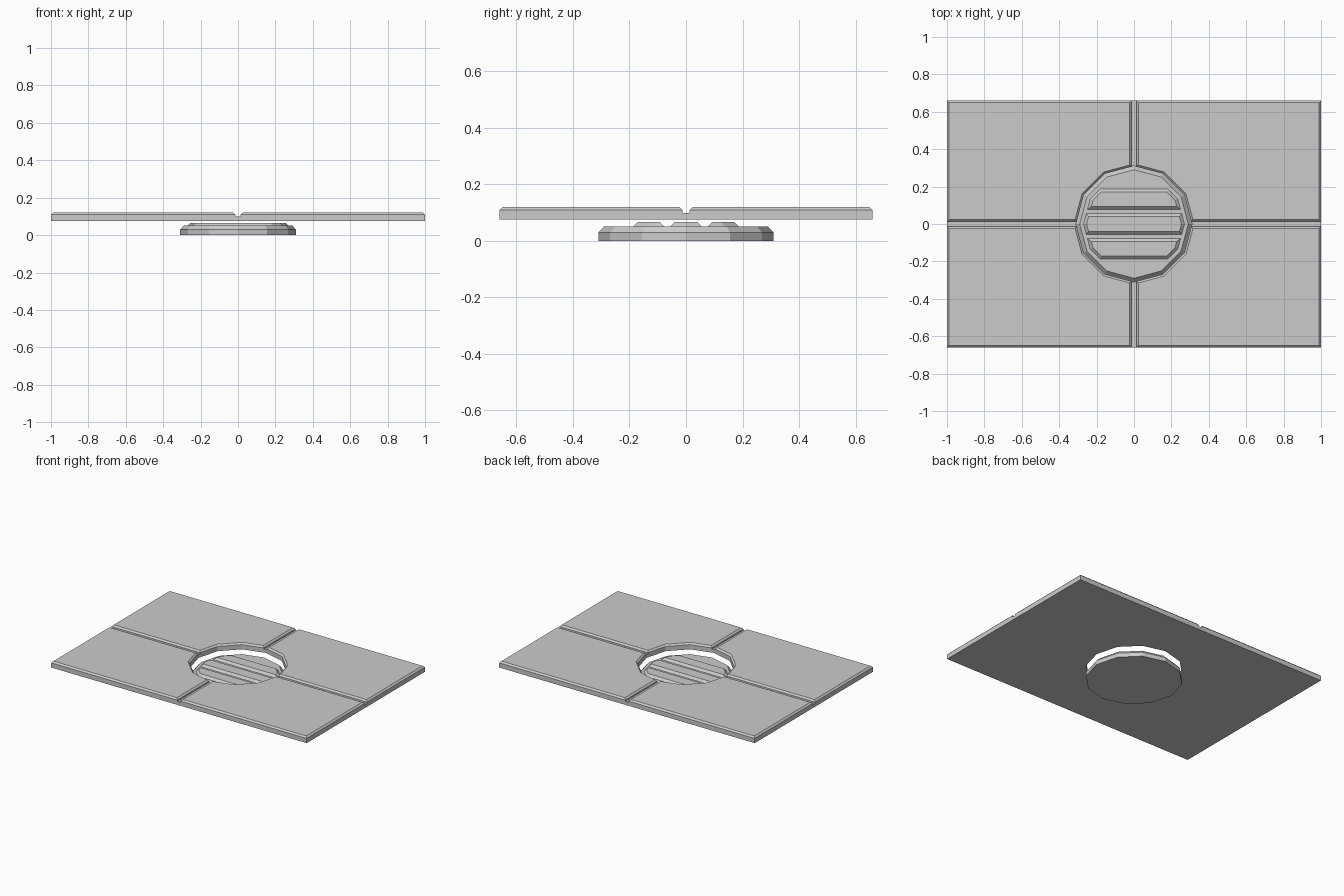
import bpy, bmesh
from math import sin, cos, tan, pi
from mathutils import Vector

if "Cube" in bpy.data.objects:
    bpy.data.objects.remove(bpy.data.objects["Cube"])


def inset(pts, d):
    """Offset a counter-clockwise outline inwards by d."""
    out = []
    n = len(pts)
    for i in range(n):
        p = Vector(pts[i])
        a = (p - Vector(pts[i - 1])).normalized()
        b = (Vector(pts[(i + 1) % n]) - p).normalized()
        na, nb = Vector((-a.y, a.x)), Vector((-b.y, b.x))
        out.append(tuple(p + (na + nb) * (d / (1 + na.dot(nb)))))
    return out


def loft(name, rings, open_walls=()):
    """Stack (outline, z) rings, cap both ends; open_walls are (ring, edge) pairs left open."""
    bm = bmesh.new()
    vs = [[bm.verts.new((x, y, z)) for x, y in pts] for pts, z in rings]
    n = len(vs[0])
    bm.faces.new(vs[0][::-1])
    bm.faces.new(vs[-1])
    for r in range(len(vs) - 1):
        for i in range(n):
            if (r, i) not in open_walls:
                j = (i + 1) % n
                f = bm.faces.new((vs[r][i], vs[r][j], vs[r + 1][j], vs[r + 1][i]))
                f.normal_update()
                if f.calc_area() < 1e-7:
                    bm.faces.remove(f)
    bmesh.ops.remove_doubles(bm, verts=bm.verts[:], dist=1e-5)
    me = bpy.data.meshes.new(name)
    bm.to_mesh(me)
    bm.free()
    ob = bpy.data.objects.new(name, me)
    bpy.context.collection.objects.link(ob)
    return ob


def ring(r):
    return [(r * cos(k * pi / 6), r * sin(k * pi / 6)) for k in range(12)]


# Paved slab: one quarter with a raised tile, mirrored so grooves form a cross
W, D, R, G = 1.0, 0.66, 0.31, 0.013
hole = [ring(R)[k] for k in (3, 2, 1, 0)]
base = hole + [(W, 0), (W, D), (0, D)]
e = R - G * tan(pi / 12)
tile = [(G, e), hole[1], hole[2], (e, G), (W, G), (W, D), (G, D)]
slab = loft("paved_slab",
            [(base, 0.076), (base, 0.099), (tile, 0.099), (tile, 0.109), (inset(tile, 0.011), 0.12)],
            open_walls=((0, 3), (0, 6)))
mir = slab.modifiers.new("quarters", 'MIRROR')
mir.use_axis = (True, True, False)
mir.merge_threshold = 0.0005

# Drain cover below the hole
loft("drain_cover", [(ring(R), 0), (ring(R), 0.029), (ring(0.29), 0.051)])


# Raised bars, trimmed to a twelve-sided outline
def half_width(y, r=0.27):
    y = abs(y)
    pts = ring(r)
    for (x0, y0), (x1, y1) in zip(pts[:3], pts[1:4]):
        if y0 <= y <= y1:
            return x0 + (x1 - x0) * (y - y0) / (y1 - y0)
    return 0


for name, ys in (("front_bar", (-0.187, -0.135, -0.077)),
                 ("middle_bar", (-0.056, 0, 0.056)),
                 ("back_bar", (0.077, 0.135, 0.187))):
    outline = [(half_width(y), y) for y in ys] + [(-half_width(y), y) for y in reversed(ys)]
    loft(name, [(outline, 0.051), (inset(outline, 0.016), 0.066)])
